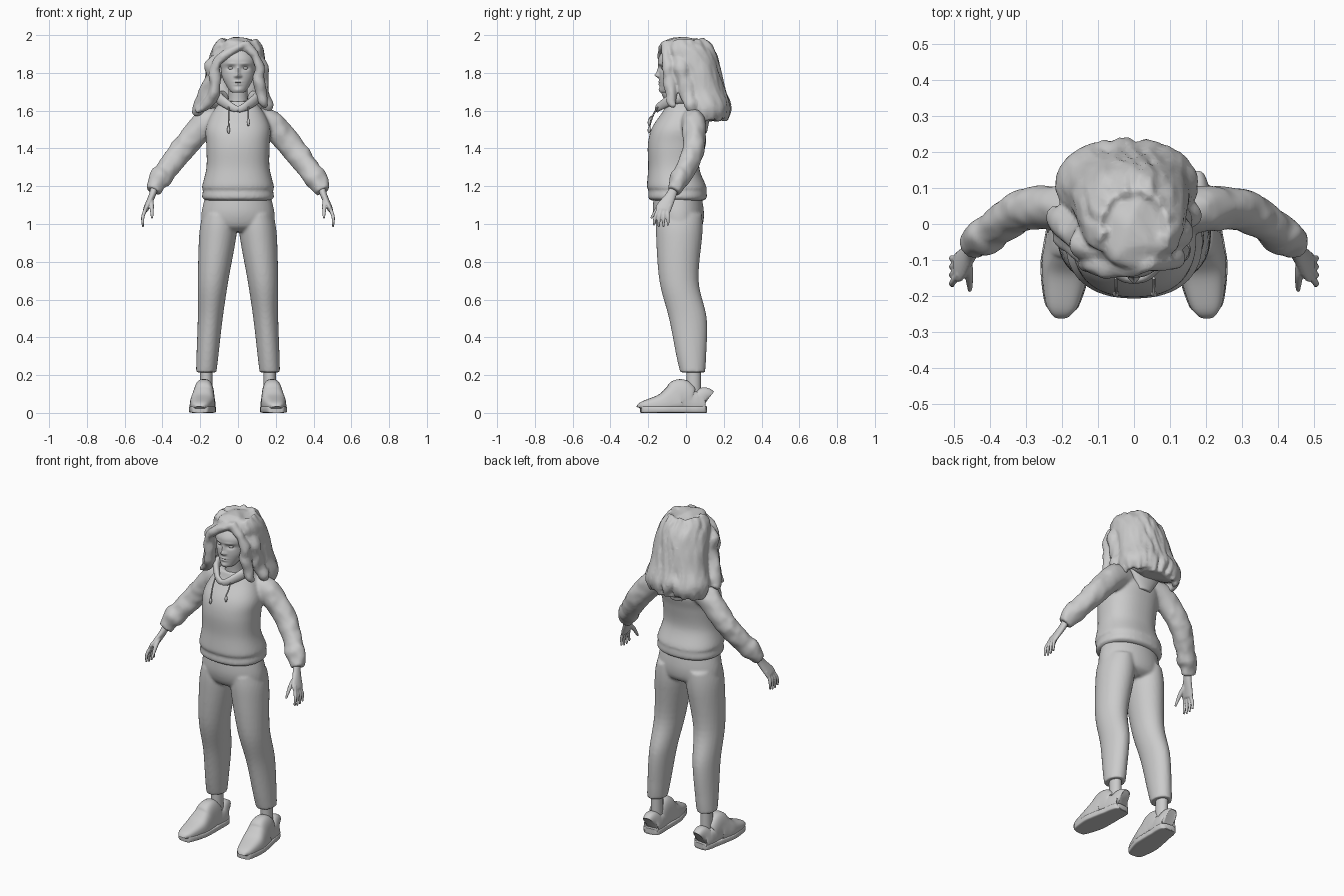
import bpy, bmesh, math, random
from mathutils import Vector, noise

random.seed(4)
if "Cube" in bpy.data.objects:
    bpy.data.objects.remove(bpy.data.objects["Cube"])

grey = bpy.data.materials.new("light grey")
grey.use_nodes = True
grey.diffuse_color = (.6, .6, .6, 1)
grey.node_tree.nodes["Principled BSDF"].inputs["Base Color"].default_value = grey.diffuse_color

X, Y, Z = Vector((1, 0, 0)), Vector((0, 1, 0)), Vector((0, 0, 1))


def spline(points, steps):
    """Catmull-Rom curve through points that also carry their radii."""
    path = []
    last = len(points) - 1
    for i in range(last):
        before, start, end, after = (points[min(max(i + k, 0), last)] for k in (-1, 0, 1, 2))
        for step in range(steps):
            t = step / steps
            path.append([q + t / 2 * (r - p + t * (2*p - 5*q + 4*r - w + t * (3*(q - r) + w - p)))
                         for p, q, r, w in zip(before, start, end, after)])
    return path + [list(points[-1])]


def tube(bm, points, seg=24, steps=6, power=2, ref=Y, level=False, squash=1):
    """Loft sections of (x, y, z, radius, optional second radius); level keeps them horizontal."""
    points = [p if len(p) > 4 else (*p, p[3] * squash) for p in points]
    path = spline(points, steps)
    centres = [Vector(p[:3]) for p in path]
    rings = []
    for i, centre in enumerate(centres):
        u, v = X, Y
        if not level:
            tangent = (centres[min(i + 1, len(path) - 1)] - centres[max(i - 1, 0)]).normalized()
            u = (ref - tangent * ref.dot(tangent)).normalized()
            v = tangent.cross(u)
        ring = []
        for k in range(seg):
            angle = math.tau * k / seg
            across, along = (math.copysign(abs(f(angle)) ** (2 / power), f(angle))
                             for f in (math.cos, math.sin))
            ring.append(bm.verts.new(centre + u * path[i][3] * across + v * path[i][4] * along))
        rings.append(ring)
    for lower, upper in zip(rings, rings[1:]):
        for k in range(seg):
            n = (k + 1) % seg
            bm.faces.new((lower[k], lower[n], upper[n], upper[k]))
    bm.faces.new(rings[0][::-1])
    bm.faces.new(rings[-1])
    return [vert for ring in rings for vert in ring]


def body(rows):
    """Central sections from (y, z, half width, half depth)."""
    return [(0, *row) for row in rows]


def side(points, s):
    return [(s * p[0], *p[1:]) for p in points]


def roughen(verts, scale, amount):
    for vert in verts:
        vert.co += noise.noise_vector(vert.co * scale) * amount


def finish(name, bm, voxel=0, smooth=2, keep=1):
    """Make the object; a voxel size fuses its overlapping pieces."""
    bmesh.ops.recalc_face_normals(bm, faces=bm.faces)
    mesh = bpy.data.meshes.new(name)
    bm.to_mesh(mesh)
    bm.free()
    mesh.materials.append(grey)
    ob = bpy.data.objects.new(name, mesh)
    bpy.context.collection.objects.link(ob)
    if voxel:
        merge = ob.modifiers.new("merge", "REMESH")
        merge.mode, merge.voxel_size, merge.use_smooth_shade = "VOXEL", voxel, True
        soften = ob.modifiers.new("soften", "SMOOTH")
        soften.factor, soften.iterations = .5, smooth
    if keep < 1:
        ob.modifiers.new("facet", "DECIMATE").ratio = keep
    bpy.ops.object.select_all(action="DESELECT")
    ob.select_set(True)
    bpy.context.view_layer.objects.active = ob
    bpy.ops.object.shade_smooth_by_angle(angle=math.radians(50))


# Hoodie: torso, hem band, sleeves and cuffs fused together
bm = bmesh.new()
tube(bm, body([(-.045, 1.125, .17, .14), (-.045, 1.14, .19, .155), (-.045, 1.18, .185, .153),
               (-.05, 1.2, .19, .157), (-.065, 1.3, .167, .135), (-.06, 1.42, .168, .142),
               (-.04, 1.51, .17, .14), (-.02, 1.6, .13, .1), (-.02, 1.65, .085, .08)]),
     seg=48, power=2.3, level=True)
sleeve = [(.09, .03, 1.55, .06), (.17, .04, 1.53, .065), (.245, .045, 1.455, .06),
          (.31, .035, 1.375, .058), (.385, -.01, 1.275, .051), (.41, -.03, 1.245, .055),
          (.43, -.045, 1.215, .045), (.45, -.065, 1.175, .036)]
for s in (1, -1):
    verts = tube(bm, side(sleeve, s), seg=32, squash=1.12)
    roughen([v for v in verts if abs(v.co.x) > .2], 22, .007)
finish("hoodie", bm, voxel=.009, smooth=3)

# Hood collar around the neck, with a soft fold behind
bm = bmesh.new()
collar = [(0, -.155, 1.605, .018), (.045, -.135, 1.625, .024), (.1, -.04, 1.67, .034), (0, .09, 1.65, .04)]
for s in (1, -1):
    tube(bm, side(collar, s), seg=16, ref=Z, squash=.65)
tube(bm, body([(.09, 1.48, .04, .02), (.09, 1.6, .11, .04), (.07, 1.65, .08, .03)]), level=True)
finish("hood_collar", bm, voxel=.006)

# Drawstrings with knotted ends
bm = bmesh.new()
for x, end in ((-.05, 1.48), (.055, 1.52)):
    tube(bm, [(x, -.15, 1.62, .004), (x, -.172, 1.58, .004), (x, -.192, end + .04, .004),
              (x, -.194, end + .02, .009), (x, -.197, end, .004)], seg=8)
finish("drawstrings", bm)

# Trousers: hips and legs fused together
bm = bmesh.new()
tube(bm, body([(-.045, 1.16, .17, .125), (-.04, 1.06, .193, .135), (-.035, .99, .19, .12),
               (-.035, .96, .15, .08)]), seg=48, level=True)
leg = [(.1, -.035, 1.05, .085, .12), (.106, -.036, .95, .099, .123), (.132, -.037, .7, .081, .104),
       (.147, .01, .5, .066, .1), (.162, .028, .3, .058, .079), (.168, .035, .215, .054, .066)]
for s in (1, -1):
    tube(bm, side(leg, s), seg=32, level=True)
finish("trousers", bm, voxel=.009)

# Shoe stations along the foot: y, half width, height
shoe = [(-.24, .02, .045), (-.225, .044, .062), (-.13, .066, .1), (-.07, .065, .145), (-.035, .062, .178),
        (-.01, .06, .165), (.02, .056, .125), (.06, .054, .115), (.095, .046, .135), (.107, .03, .125)]
for s, label in ((1, "left"), (-1, "right")):
    bm = bmesh.new()
    tube(bm, [(s * .168, .04, z, .032) for z in (.08, .24)], squash=1.2, level=True)
    finish(label + "_ankle", bm)
    upper, sole = bmesh.new(), bmesh.new()
    stations = [(s * (.178 - y * .1), y, h / 2, w, h / 2) for y, w, h in shoe]
    for vert in tube(upper, stations, seg=32, power=3, ref=X):
        vert.co.x += (s * .178 - vert.co.x) * 1.8 * max(vert.co.z - .04, 0)
    finish(label + "_shoe", upper)
    tube(sole, [(x, y, .018, w + .003, .018) for x, y, z, w, h in stations], seg=32, power=6, ref=X)
    finish(label + "_sole", sole)

# Hands: palm, four fingers and a thumb
palm = [(.442, -.06, 1.195, .023, .02), (.455, -.08, 1.15, .028, .018),
        (.485, -.118, 1.085, .042, .015), (.491, -.124, 1.07, .034, .011)]
thumb = [(.462, -.105, 1.13, .014), (.457, -.145, 1.09, .012), (.455, -.185, 1.03, .006)]
for s, label in ((1, "left"), (-1, "right")):
    bm = bmesh.new()
    tube(bm, side(palm, s))
    tube(bm, side(thumb, s), seg=12)
    for k in range(4):
        y = -.15 + k * .018
        tip = .98 + .008 * abs(k - 1.5)
        tube(bm, side([(.483, y + .012, 1.1, .01), (.493, y, 1.07, .01),
                       (.504, y - .014 + k * .005, 1.035, .009),
                       (.503, y - .02 + k * .007, tip, .006)], s), seg=12)
    finish(label + "_hand", bm, voxel=.004)

# Head, sculpted by soft pushes: x, z, width, height, forward amount
bm = bmesh.new()
verts = tube(bm, body([(-.11, 1.695, .022, .022), (-.09, 1.707, .045, .047), (-.062, 1.77, .081, .08),
                       (-.05, 1.82, .09, .092), (-.045, 1.88, .094, .1), (-.04, 1.965, .04, .05)]),
             seg=96, steps=14, level=True)
nose, bridge = (0, 1.787, .013, .012, .02), (0, 1.81, .009, .022, .012)
upper_lip, lower_lip = (0, 1.752, .022, .005, .007), (0, 1.739, .018, .005, .007)
mouth, chin = (0, 1.745, .024, .002, -.004), (0, 1.71, .022, .012, .007)
paired = [(.038, 1.826, .02, .013, -.011), (.035, 1.848, .025, .007, .004), (.014, 1.782, .006, .006, .007)]
pushes = [nose, bridge, upper_lip, lower_lip, mouth, chin] + paired + side(paired, -1)
for vert in verts:
    x, y, z = vert.co
    if y < -.06:
        vert.co.y -= sum(amount * math.exp(-((x - px) / w) ** 2 - ((z - pz) / h) ** 2)
                         for px, pz, w, h, amount in pushes)
finish("head", bm)

# Eyes and ears as stretched balls, and the neck
bm = bmesh.new()
for s in (1, -1):
    for centre, size in (((.036, -.12, 1.825), (.017, .011, .008)), ((.092, -.035, 1.8), (.01, .02, .032))):
        for vert in bmesh.ops.create_uvsphere(bm, u_segments=20, v_segments=12, radius=1)["verts"]:
            vert.co = Vector(c + a * b for c, a, b in zip(centre, vert.co, size))
            vert.co.x *= s
finish("eyes_and_ears", bm)
bm = bmesh.new()
tube(bm, body([(-.03, 1.58, .075, .07), (-.035, 1.65, .053, .055), (-.045, 1.75, .052, .055)]), level=True)
finish("neck", bm)

# Hair: a rough mass behind the face with wavy locks over its back and sides
bm = bmesh.new()
mass = [(0, -.03, 1.985, .035, .04), (0, -.02, 1.965, .085, .1), (0, -.005, 1.93, .112, .125),
        (-.005, .025, 1.88, .128, .118), (-.01, .065, 1.8, .14, .095), (-.015, .085, 1.7, .15, .098),
        (-.02, .11, 1.62, .175, .098), (-.02, .16, 1.55, .1, .05)]
roughen(tube(bm, mass, seg=40, level=True), 14, .016)
count = 30
for k in range(count):
    wave, lock = random.uniform(0, 6), []
    for i, (x, y, z, width, depth) in enumerate(mass[1:-1]):
        angle = math.radians(-22 + 224 * k / (count - 1)) + .1 * math.sin(wave + i * 2)
        lock.append((x + width * math.cos(angle), y + depth * math.sin(angle),
                     z + random.uniform(-.015, .01), .024 + .002 * i))
    x, y, z, radius = lock[-1]
    lock.append((x * .93, y, z - .045 - .02 * (k % 2), radius / 2))
    tube(bm, lock, seg=10, steps=4, squash=.75)

# Long locks: two sweep over to the right side, two fall on the left
right_front = [(.035, -.11, 1.955, .024), (-.088, -.12, 1.885, .03), (-.122, -.105, 1.82, .034),
               (-.12, -.095, 1.72, .037), (-.16, -.065, 1.64, .036), (-.22, -.03, 1.595, .018)]
right_back = [(0, -.08, 1.965, .03), (-.128, -.06, 1.85, .042), (-.14, -.04, 1.76, .045),
              (-.205, .01, 1.62, .04), (-.22, .04, 1.585, .02)]
left_front = [(.03, -.11, 1.96, .025), (.105, -.095, 1.86, .031), (.112, -.085, 1.76, .033),
              (.132, -.075, 1.66, .029), (.15, -.06, 1.625, .014)]
left_back = [(.02, -.06, 1.965, .03), (.115, -.03, 1.85, .04), (.118, -.01, 1.76, .042),
             (.15, .03, 1.63, .038), (.16, .05, 1.59, .015)]
for lock in (right_front, right_back, left_front, left_back):
    roughen(tube(bm, lock, seg=16, squash=.85), 18, .012)
finish("hair", bm, voxel=.008, keep=.35)
